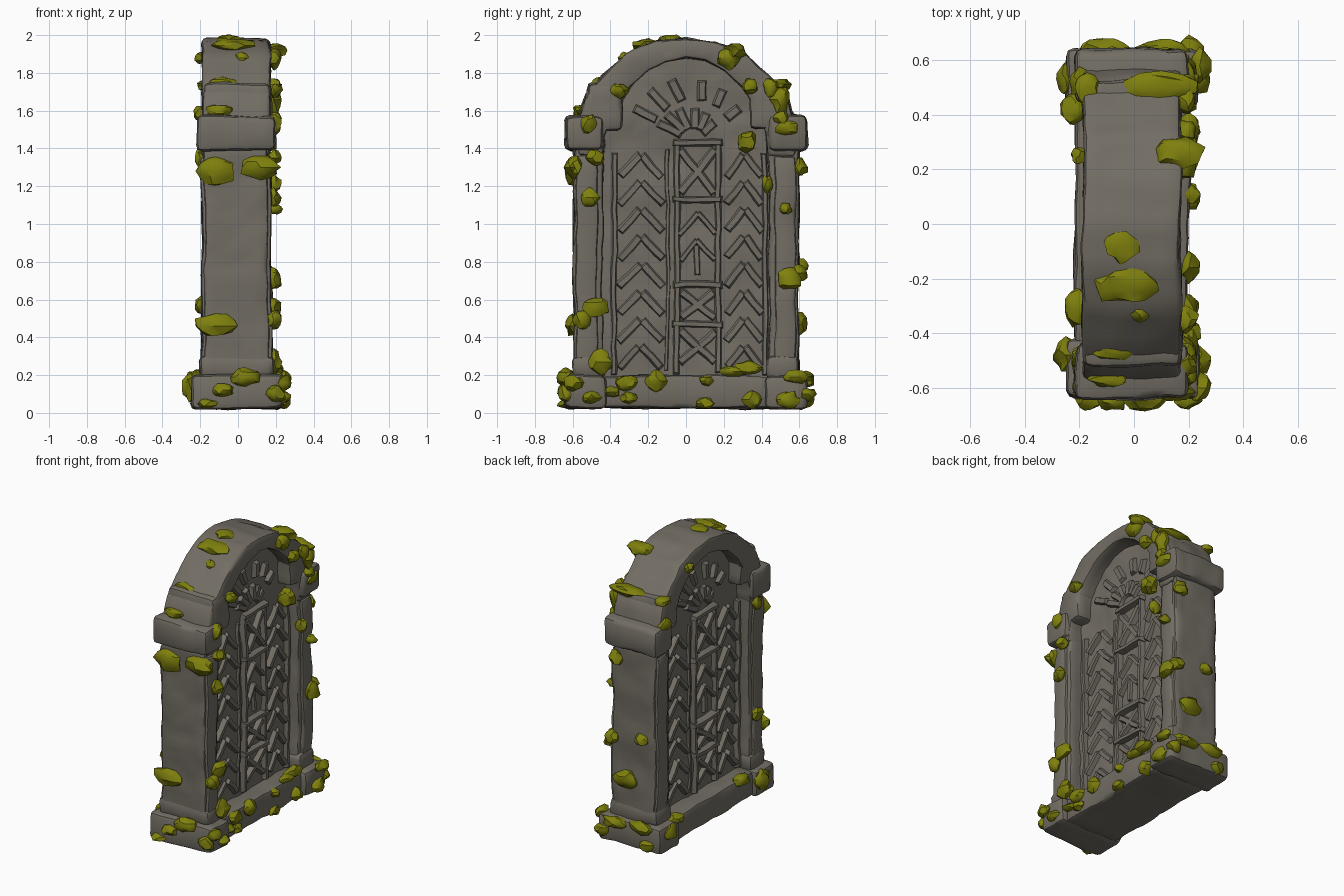
import bpy, bmesh, math, random
from mathutils import Vector, Matrix, noise

if "Cube" in bpy.data.objects:
    bpy.data.objects.remove(bpy.data.objects["Cube"])

random.seed(4)
CX = -0.01          # middle plane of the slab


def material(name, rgb):
    m = bpy.data.materials.new(name)
    m.diffuse_color = (*rgb, 1)
    m.use_nodes = True
    m.node_tree.nodes["Principled BSDF"].inputs["Base Color"].default_value = m.diffuse_color
    return m


STONE = material("grey stone", (0.17, 0.155, 0.128))
MOSS = material("olive moss", (0.21, 0.215, 0.004))


def finish(bm, name, mat, angle=40):
    bmesh.ops.recalc_face_normals(bm, faces=bm.faces)
    me = bpy.data.meshes.new(name)
    bm.to_mesh(me)
    bm.free()
    me.materials.append(mat)
    ob = bpy.data.objects.new(name, me)
    bpy.context.collection.objects.link(ob)
    bpy.ops.object.select_all(action='DESELECT')
    ob.select_set(True)
    bpy.context.view_layer.objects.active = ob
    bpy.ops.object.shade_smooth_by_angle(angle=math.radians(angle))
    return ob


def weather(bm, bevel, step, amount):
    """Round the sharp edges, refine, then wobble the surface like worn stone."""
    if bevel:
        bmesh.ops.recalc_face_normals(bm, faces=bm.faces)
        sharp = [e for e in bm.edges if e.calc_face_angle(0) > 0.6]
        bmesh.ops.bevel(bm, geom=sharp, offset=bevel, segments=2, profile=0.5, affect='EDGES')
    for _ in range(5):
        longs = [e for e in bm.edges if e.calc_length() > step]
        if not longs:
            break
        bmesh.ops.subdivide_edges(bm, edges=longs, cuts=1, use_grid_fill=True)
    for v in bm.verts:
        p = v.co.copy()
        v.co += noise.noise_vector(p * 5) * amount + noise.noise_vector(p * 13) * amount * 0.5


def strip(name, a, b, x0, x1, bevel=0.02, step=0.07, amount=0.012):
    """Solid between two matching lines of (y, z) points, from x0 to x1."""
    bm = bmesh.new()
    rows = [[bm.verts.new((x, *p)) for x, p in ((x0, i), (x1, i), (x1, o), (x0, o))]
            for i, o in zip(a, b)]
    for r, s in zip(rows, rows[1:]):
        for k in range(4):
            bm.faces.new((r[k], r[(k + 1) % 4], s[(k + 1) % 4], s[k]))
    bm.faces.new(rows[0])
    bm.faces.new(rows[-1])
    weather(bm, bevel, step, amount)
    return finish(bm, name, STONE)


def block(name, x, y, z, **kw):
    return strip(name, [(y[0], z[0]), (y[0], z[1])], [(y[1], z[0]), (y[1], z[1])], *x, **kw)


# Arched frame
half_in = [(0.44, 1.36), (0.43, 1.48), (0.38, 1.60), (0.30, 1.72), (0.20, 1.81), (0.10, 1.86)]
half_out = [(0.58, 1.36), (0.57, 1.56), (0.53, 1.69), (0.44, 1.79), (0.32, 1.90), (0.16, 1.965)]
mir = lambda pts: [(-y, z) for y, z in reversed(pts)]
strip("arch_frame", half_in + [(0, 1.875)] + mir(half_in),
      half_out + [(0, 1.985)] + mir(half_out), -0.188, 0.172)

# Shoulder stones, pillars, capitals and feet on both ends
for s, side in ((-1, "near"), (1, "far")):
    span = lambda a, b: tuple(sorted((s * a, s * b)))
    block(f"{side}_shoulder", (-0.185, 0.175), span(0.34, 0.525), (1.5, 1.745), bevel=0.03)
    block(f"{side}_pillar", (-0.178, 0.158), span(0.44, 0.595), (0.15, 1.42))
    block(f"{side}_pillar_slat", (-0.192, 0.175), span(0.47, 0.58), (0.22, 1.36), bevel=0.015)
    block(f"{side}_capital", (-0.215, 0.2), span(0.44, 0.64), (1.39, 1.575), bevel=0.03)
    block(f"{side}_foot", (-0.25, 0.24), span(0.42, 0.64), (0.02, 0.2), bevel=0.03)
    block(f"{side}_pillar_root", (-0.2, 0.185), span(0.43, 0.6), (0.18, 0.3), bevel=0.03)
block("base_sill", (-0.215, 0.2), (-0.45, 0.45), (0.025, 0.195), bevel=0.025)

# Recessed door panel
panel = [(0.46, 0.1), (0.46, 0.7)] + half_in + [(0.03, 1.875)]
strip("door_panel", panel, [(-y, z) for y, z in panel], CX - 0.08, CX + 0.08,
      bevel=0, step=0.05, amount=0.016)


# Carved relief: ridged bars laid on each face, the back turned half round
def add_bar(bm, s, p, q, w, h):
    p, q = Vector(p), Vector(q)
    d = (q - p).normalized()
    n = Vector((-d.y, d.x)) * w / 2
    ends = []
    for c, t in ((p, 1), (q, -1)):
        ring = []
        for k, depth, pull in ((1, 0.05, 0), (0.45, 0.08 + h, 0.25), (-0.45, 0.08 + h, 0.25), (-1, 0.05, 0)):
            uv = c + n * k + d * t * pull * w
            ring.append(bm.verts.new((CX + s * depth, s * uv.x, uv.y)))
        ends.append(ring)
    a, b = ends
    for k in range(4):
        bm.faces.new((a[k], a[(k + 1) % 4], b[(k + 1) % 4], b[k]))
    bm.faces.new(a)
    bm.faces.new(b)


def carving(name, s):
    bm = bmesh.new()
    bar = lambda u0, v0, u1, v1, w=0.045, h=0.03: add_bar(bm, s, (u0, v0), (u1, v1), w, h)
    # centre column rails, cross rails and picture boxes
    for u in (-0.05, 0.17):
        bar(u, 0.2, u, 1.45)
    bar(-0.1, 0.22, -0.1, 1.4, 0.03, 0.015)
    for v in (0.47, 0.68, 1.13, 1.43):
        bar(-0.08, v, 0.2, v, 0.05, 0.04)
    for lo, hi in ((1.16, 1.4), (0.5, 0.65), (0.26, 0.44)):
        bar(-0.04, lo, 0.16, hi, 0.06)
        bar(-0.04, hi, 0.16, lo, 0.06)
    for v in (1.06, 0.92):
        bar(-0.04, v - 0.12, 0.065, v, 0.04)
        bar(0.16, v - 0.12, 0.055, v, 0.04)
    bar(0.06, 0.72, 0.06, 0.9, 0.05, 0.02)
    # side rails
    for u in (-0.38, 0.42):
        bar(u, 0.2, u, 1.38, 0.04, 0.03)
    # chevrons in the side fields
    for k in range(8):
        v = 0.36 + 0.145 * k
        for mid, half in ((-0.24, 0.12), (0.31, 0.1)):
            bar(mid, v, mid - half, v - 0.13, 0.06, 0.02 + 0.01 * (k % 2))
            bar(mid, v, mid + half, v - 0.13, 0.06, 0.02 + 0.01 * ((k + 1) % 2))
    # fan of rays under the arch
    for deg in (-58, -36, -14, 14, 36, 58):
        a = math.radians(deg)
        for r0, r1 in ((0.06, 0.19), (0.21, 0.34)):
            bar(0.03 + r0 * math.sin(a), 1.44 + r0 * math.cos(a),
                r1 * math.sin(a), 1.44 + r1 * math.cos(a), 0.07, 0.025)
    weather(bm, 0, 0.08, 0.012)
    finish(bm, name, STONE, 60)


carving("front_carving", 1)
carving("back_carving", -1)


# Moss clumps: squashed jittered balls sunk into the stone
def moss(name, clumps):
    bm = bmesh.new()
    for pos, size in clumps:
        new = bmesh.ops.create_icosphere(bm, subdivisions=2, radius=1)["verts"]
        seed = Vector([random.uniform(0, 50) for _ in range(3)])
        for v in new:
            k = 1 + 0.45 * noise.noise(v.co * 1.3 + seed)
            v.co = Vector(pos) + Vector(c * r * k for c, r in zip(v.co, size))
    finish(bm, name, MOSS, 35)


# On the carved front: y, z, half width, half height
front = [(-.35, 1.71, .05, .035), (.23, 1.88, .06, .055), (.34, 1.73, .04, .04), (.45, 1.72, .04, .05),
         (.5, 1.66, .05, .07), (.53, 1.51, .06, .04), (.5, 1.56, .04, .04), (-.52, 1.53, .045, .05),
         (-.48, 1.35, .05, .04), (-.51, 1.14, .045, .05), (.43, 1.21, .03, .05), (.53, 1.08, .035, .03),
         (.55, .71, .06, .06), (-.48, .56, .07, .05), (-.55, .49, .05, .05), (-.45, .27, .07, .06)]
low = [(-.6, .16, .05, .04), (-.5, .08, .05, .03), (-.4, .11, .05, .03), (-.32, .16, .06, .04),
       (-.16, .17, .06, .05), (.11, .17, .035, .03), (.25, .22, .07, .03), (.33, .24, .07, .04),
       (.1, .05, .05, .03), (.35, .07, .045, .05), (.54, .07, .06, .045), (.58, .19, .06, .035), (-.3, .08, .04, .03)]
moss("front_moss", [((0.1 if (y, z) == (.32, 1.43) else 0.19, y, z), (.04, a, b)) for y, z, a, b in front]
     + [((0.24 if abs(y) > .42 else 0.2, y, z), (.04, a, b)) for y, z, a, b in low]
     + [((.15, .32, 1.43), (.06, .05, .06))])
# On the narrow ends: x, z, half width, half height
near = [(-.12, 1.28, .09, .08), (.12, 1.3, .1, .065), (-.12, .46, .1, .06)]
near_low = [(.04, .19, .08, .05), (-.08, .12, .06, .035), (-.16, .05, .06, .025), (.2, .1, .05, .05)]
far = [(-.08, .78, .05, .04), (.05, .47, .09, .06), (.15, .74, .05, .05), (.12, 1.3, .05, .05)]
far_low = [(.1, .17, .1, .04), (-.1, .18, .1, .04), (.2, .1, .05, .04), (-.15, .07, .05, .04)]
moss("end_moss", [((x, y, z), (a, .045, b)) for y, group in
                  ((-.6, near), (-.635, near_low), (.6, far), (.635, far_low)) for x, z, a, b in group])
# On top of the arch, shoulders and the back face
moss("top_moss", [((-.05, -.08, 1.975), (.065, .06, .03)), ((-.04, -.22, 1.945), (.12, .07, .04)),
                  ((.02, -.33, 1.88), (.035, .03, .03)), ((-.08, -.46, 1.75), (.07, .04, .03)),
                  ((.16, .26, 1.92), (.09, .06, .04)), ((.1, .5, 1.74), (.13, .06, .03)),
                  ((-.17, .5, 1.73), (.05, .06, .03)), ((-.1, -.57, 1.6), (.07, .03, .03))])
moss("back_moss", [((-.2, .25, 1.88), (.03, .03, .03)), ((-.2, -.5, 1.35), (.03, .04, .05)),
                   ((-.2, -.5, .57), (.03, .05, .05)), ((-.21, -.3, .19), (.04, .07, .04)),
                   ((-.25, -.48, .13), (.05, .06, .07)), ((-.25, .53, .15), (.03, .06, .05)),
                   ((-.22, .42, .2), (.05, .06, .03)), ((-.2, .52, 1.58), (.04, .05, .04))])
